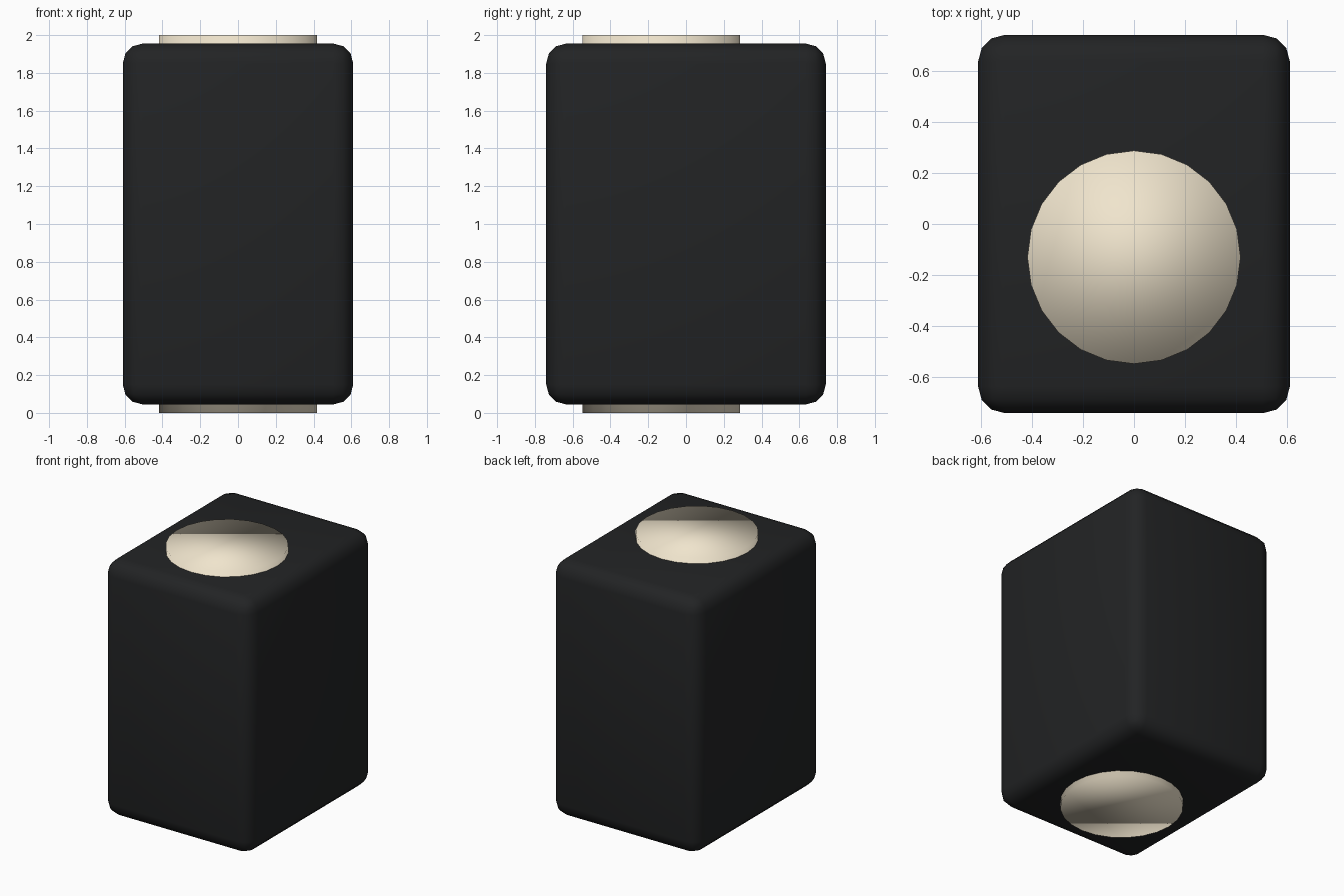
import bpy

if "Cube" in bpy.data.objects:
    bpy.data.objects.remove(bpy.data.objects["Cube"])


def paint(obj, name, rgb):
    mat = bpy.data.materials.get(name) or bpy.data.materials.new(name)
    mat.diffuse_color = (*rgb, 1)
    mat.use_nodes = True
    mat.node_tree.nodes["Principled BSDF"].inputs["Base Color"].default_value = mat.diffuse_color
    obj.data.materials.append(mat)


def box(name, size, loc, bevel=0.0):
    bpy.ops.mesh.primitive_cube_add(size=1, location=loc)
    obj = bpy.context.object
    obj.name = name
    obj.scale = size
    bpy.ops.object.transform_apply(location=False, rotation=False, scale=True)
    if bevel:
        mod = obj.modifiers.new("rounding", 'BEVEL')
        mod.width = bevel
        mod.segments = 3
        bpy.ops.object.shade_smooth()
    paint(obj, "black", (0.016, 0.017, 0.018))
    return obj


# Rounded dark housing
box("housing", (1.22, 1.48, 1.91), (0, 0, 1.0), 0.105)

# Panel set flush into the back of the housing
box("back_panel", (0.84, 0.04, 1.04), (0, 0.719, 1.0))

# Cream core running through the housing, showing at top and bottom
bpy.ops.mesh.primitive_cylinder_add(vertices=24, radius=0.417, depth=2, location=(0, -0.13, 1))
core = bpy.context.object
core.name = "core"
bpy.ops.object.shade_smooth()
paint(core, "cream", (0.87, 0.78, 0.61))
